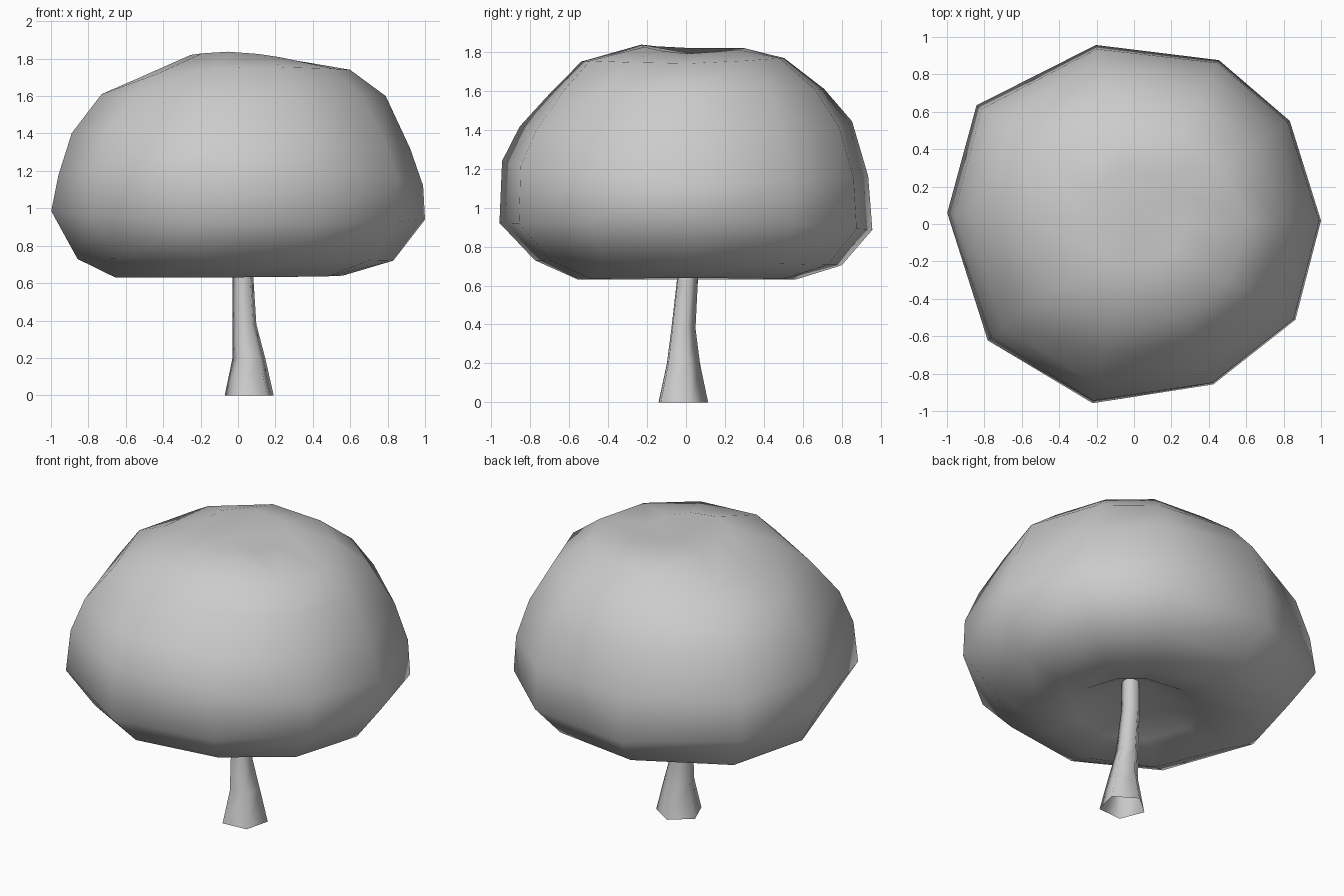
import bpy, bmesh
from math import cos, sin, radians

if "Cube" in bpy.data.objects:
    bpy.data.objects.remove(bpy.data.objects["Cube"])


def loft(name, rings, start=None, end=None):
    """Skin rings of points; start/end are optional closing points."""
    bm = bmesh.new()
    loops = [[bm.verts.new(p) for p in ring] for ring in rings]
    n = len(loops[0])
    for a, b in zip(loops, loops[1:]):
        for i in range(n):
            j = (i + 1) % n
            bm.faces.new((a[i], a[j], b[j], b[i]))
    if start:
        v = bm.verts.new(start)
        for i in range(n):
            bm.faces.new((v, loops[0][(i + 1) % n], loops[0][i]))
    if end:
        v = bm.verts.new(end)
        for i in range(n):
            bm.faces.new((v, loops[-1][i], loops[-1][(i + 1) % n]))
    for f in bm.faces:
        f.smooth = True
    mesh = bpy.data.meshes.new(name)
    bm.to_mesh(mesh)
    bm.free()
    obj = bpy.data.objects.new(name, mesh)
    bpy.context.collection.objects.link(obj)
    return obj


# Crown: ten-sided outline (angle, radius) and four side profiles (radius, z)
outline = [(1, 1.0), (33.5, .995), (62.6, .98), (102, .97), (143, 1.05),
           (176.6, 1.0), (218.5, .995), (257, .975), (296.3, .95), (329.3, 1.0)]
right = [(.36, .67), (.56, .64), (.83, .72), (1, .94), (.99, 1.12),
         (.92, 1.32), (.79, 1.60), (.60, 1.74), (.28, 1.79)]
back = [(.36, .67), (.58, .63), (.84, .70), (1.01, .87), (.99, 1.16),
        (.90, 1.45), (.75, 1.61), (.53, 1.78), (.32, 1.82)]
left = [(.38, .67), (.66, .63), (.86, .73), (1, .99), (.96, 1.18),
        (.89, 1.40), (.73, 1.61), (.54, 1.69), (.25, 1.82)]
front = [(.36, .67), (.57, .63), (.81, .73), (1.01, .91), (1.0, 1.25),
         (.90, 1.42), (.72, 1.60), (.57, 1.76), (.24, 1.84)]
profiles = [right, back, left, front]


def crown_point(level, angle, radius):
    k, t = int(angle // 90), angle % 90 / 90
    p, q = profiles[k][level], profiles[(k + 1) % 4][level]
    r = radius * (p[0] * (1 - t) + q[0] * t)
    z = p[1] * (1 - t) + q[1] * t
    return r * cos(radians(angle)), r * sin(radians(angle)), z


crown_rings = [[crown_point(lv, a, r) for a, r in outline] for lv in range(len(right))]
loft("crown", crown_rings, start=(.03, 0, .86), end=(.02, .08, 1.78))

# Trunk: flared five-sided tube, open at the base (x, y, z, radius)
trunk_path = [(.063, -.024, 0, .138), (.06, -.02, .2, .092),
              (.036, -.018, .38, .067), (.028, .004, .64, .058), (.028, .006, .9, .055)]
loft("trunk", [[(x + r * cos(radians(22 + 72 * i)), y + r * sin(radians(22 + 72 * i)), z)
                for i in range(5)] for x, y, z, r in trunk_path])
